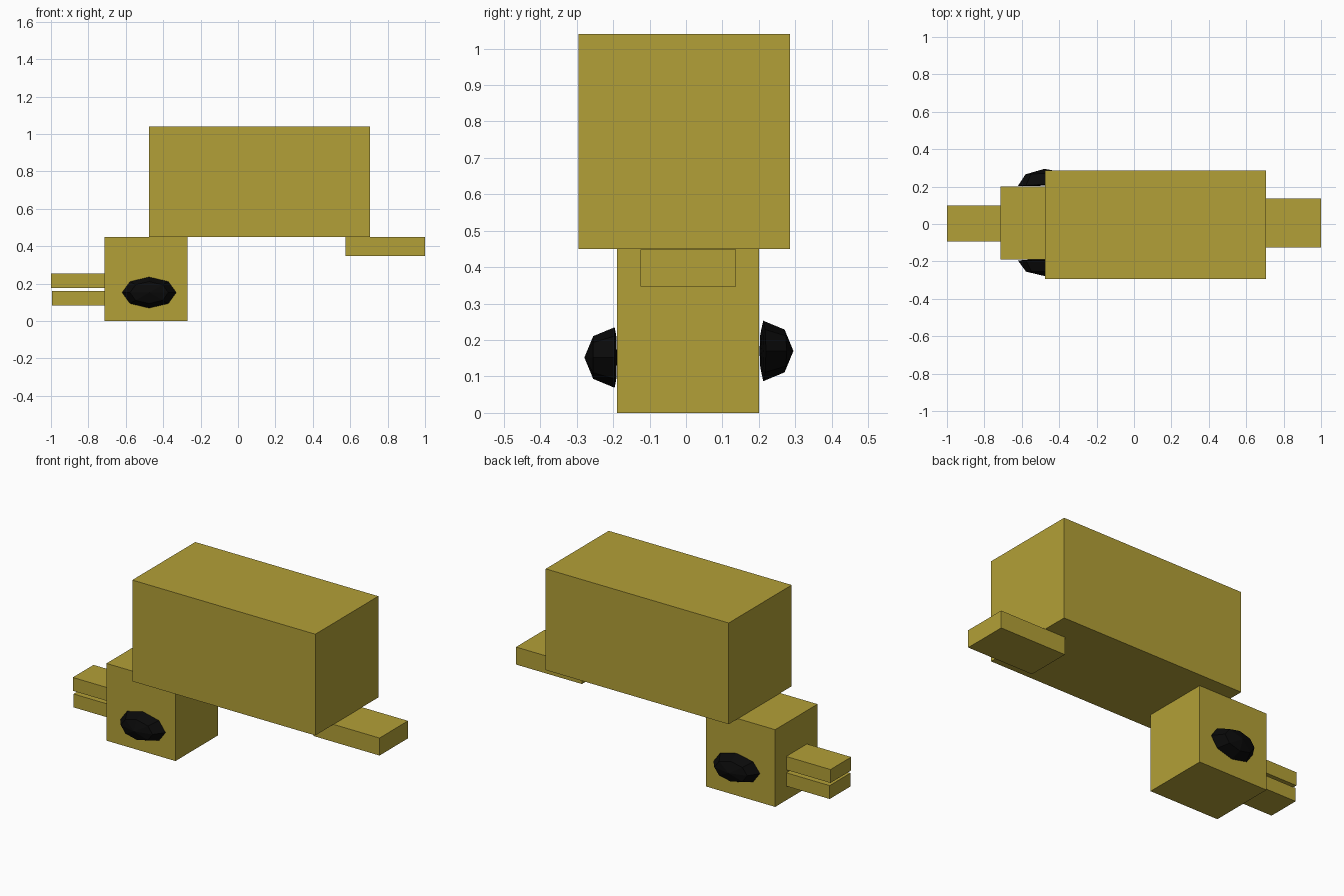
import bpy, bmesh
from math import radians
from mathutils import Matrix, Vector

cube = bpy.data.objects.get("Cube")
if cube:
    bpy.data.objects.remove(cube, do_unlink=True)


def material(name, color):
    mat = bpy.data.materials.new(name)
    mat.use_nodes = True
    mat.diffuse_color = color
    mat.node_tree.nodes["Principled BSDF"].inputs["Base Color"].default_value = color
    return mat


mustard = material("mustard yellow", (0.45, 0.352, 0.038, 1))
black = material("black", (0.003, 0.003, 0.003, 1))


def finish(name, bm, mat):
    mesh = bpy.data.meshes.new(name)
    bm.to_mesh(mesh)
    bm.free()
    mesh.materials.append(mat)
    obj = bpy.data.objects.new(name, mesh)
    bpy.context.collection.objects.link(obj)
    return obj


def box(name, low, high):
    """Box between two opposite corners."""
    low, high = Vector(low), Vector(high)
    bm = bmesh.new()
    bmesh.ops.create_cube(bm, size=1)
    bmesh.ops.scale(bm, vec=high - low, verts=bm.verts)
    bmesh.ops.translate(bm, vec=(low + high) / 2, verts=bm.verts)
    finish(name, bm, mustard)


def eye(name, location, side, yaw):
    """Faceted oval dome with a nearly flat back, pointing along side * y."""
    bm = bmesh.new()
    bmesh.ops.create_uvsphere(bm, u_segments=8, v_segments=4, radius=1)
    for v in bm.verts:
        if v.co.z < -0.01:
            v.co.z *= 0.08
    bmesh.ops.scale(bm, vec=(0.145, 0.083, 0.083), verts=bm.verts)
    turn = Matrix.Rotation(radians(-90 * side), 4, "X")
    bm.transform(Matrix.Translation(location) @ Matrix.Rotation(yaw, 4, "Z") @ turn)
    finish(name, bm, black)


# Body, head and tail
box("body", (-0.475, -0.295, 0.45), (0.705, 0.285, 1.04))
box("head", (-0.715, -0.19, 0), (-0.27, 0.2, 0.45))
box("tail", (0.575, -0.125, 0.347), (1, 0.137, 0.449))

# Jaws
box("upper_jaw", (-1, -0.093, 0.177), (-0.7, 0.098, 0.255))
box("lower_jaw", (-0.995, -0.093, 0.082), (-0.7, 0.098, 0.16))

# Eyes on both sides of the head
eye("front_eye", (-0.475, -0.196, 0.152), -1, 0)
eye("back_eye", (-0.475, 0.212, 0.17), 1, radians(3))
